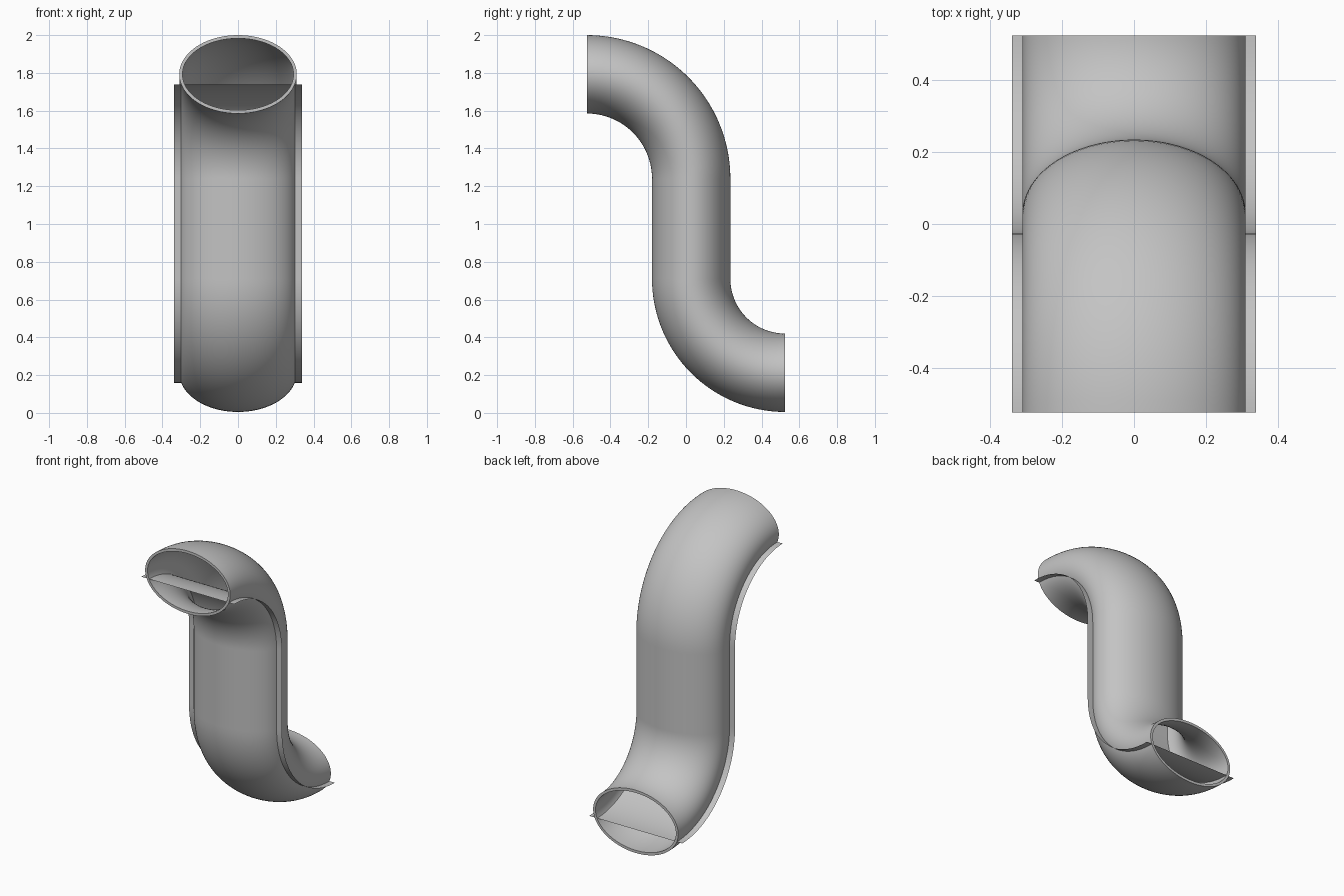
import bpy, bmesh, math

if "Cube" in bpy.data.objects:
    bpy.data.objects.remove(bpy.data.objects["Cube"])

Y_MID, TOP_Z, LOW_Z = 0.0275, 1.24, 0.71   # straight run of the pipe
END_Y = 0.525                               # both open ends
STEPS, SIDES = 32, 96

grey = bpy.data.materials.new("plain grey")
grey.diffuse_color = (0.55, 0.55, 0.55, 1)
grey.use_nodes = True
grey.node_tree.nodes["Principled BSDF"].inputs["Base Color"].default_value = grey.diffuse_color

# S-shaped centre line in the yz plane: (y, z, normal_y, normal_z)
path = []
r = Y_MID + END_Y
for i in range(STEPS + 1):
    a = math.pi / 2 * (1 - i / STEPS)
    c, s = math.cos(a), math.sin(a)
    path.append((-END_Y + r * c, TOP_Z + r * s, c, s))
r = END_Y - Y_MID
for i in range(STEPS + 1):
    a = math.pi / 2 * i / STEPS
    c, s = math.cos(a), math.sin(a)
    path.append((END_Y - r * c, LOW_Z - r * s, c, s))


def sweep(bm, profile, closed):
    """Sweep (x, offset) points along the centre line."""
    rings = [[bm.verts.new((x, y + d * ny, z + d * nz)) for x, d in profile]
             for y, z, ny, nz in path]
    n = len(profile)
    for a, b in zip(rings, rings[1:]):
        for j in range(n if closed else n - 1):
            k = (j + 1) % n
            bm.faces.new((a[j], a[k], b[k], b[j]))
    return rings


def finish(bm, name):
    bmesh.ops.recalc_face_normals(bm, faces=bm.faces)
    me = bpy.data.meshes.new(name)
    bm.to_mesh(me)
    bm.free()
    me.materials.append(grey)
    ob = bpy.data.objects.new(name, me)
    bpy.context.collection.objects.link(ob)
    bpy.ops.object.select_all(action='DESELECT')
    ob.select_set(True)
    bpy.context.view_layer.objects.active = ob
    bpy.ops.object.shade_smooth_by_angle(angle=math.radians(35))
    return ob


def ellipse(rx, ry):
    return [(rx * math.cos(2 * math.pi * i / SIDES),
             ry * math.sin(2 * math.pi * i / SIDES)) for i in range(SIDES)]


# Hollow oval pipe with rimmed open ends
bm = bmesh.new()
outer = sweep(bm, ellipse(0.311, 0.2075), True)
inner = sweep(bm, ellipse(0.294, 0.190), True)
for e in (0, -1):
    for j in range(SIDES):
        k = (j + 1) % SIDES
        bm.faces.new((outer[e][j], outer[e][k], inner[e][k], inner[e][j]))
finish(bm, "oval_pipe")

# Thin divider sheet running through the pipe and out past both sides
bm = bmesh.new()
sweep(bm, [(-0.34, -0.0535), (0.34, -0.0535)], False)
finish(bm, "divider_sheet")
